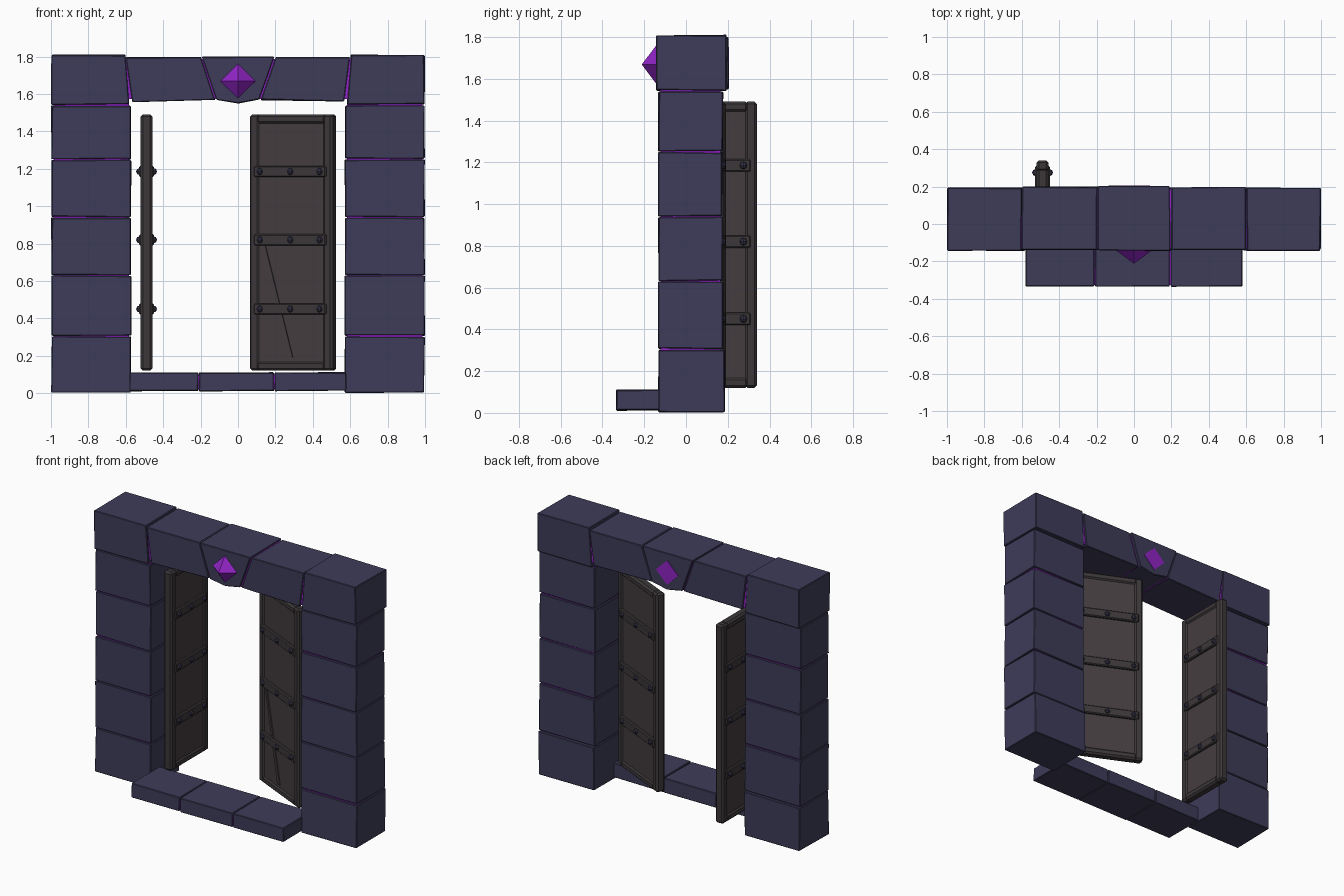
import bpy, bmesh, math, random
from mathutils import Vector, Matrix

if "Cube" in bpy.data.objects:
    bpy.data.objects.remove(bpy.data.objects["Cube"])

random.seed(4)

def material(name, rgb):
    m = bpy.data.materials.new(name)
    m.diffuse_color = (*rgb, 1)
    m.use_nodes = True
    m.node_tree.nodes["Principled BSDF"].inputs["Base Color"].default_value = m.diffuse_color
    return m

STONE = material("blue grey stone", (0.048, 0.045, 0.100))
PURPLE = material("glowing purple", (0.28, 0.018, 0.56))
WOOD = material("dark wood", (0.058, 0.046, 0.051))
TRIM = material("darker wood trim", (0.046, 0.039, 0.042))
IRON = material("bolt iron", (0.035, 0.034, 0.066))

def finish(name, bm, mat, bevel=0.0, matrix=None):
    bmesh.ops.recalc_face_normals(bm, faces=bm.faces)
    me = bpy.data.meshes.new(name)
    bm.to_mesh(me)
    bm.free()
    me.materials.append(mat)
    ob = bpy.data.objects.new(name, me)
    bpy.context.collection.objects.link(ob)
    if matrix is not None:
        ob.matrix_world = matrix
    if bevel:
        b = ob.modifiers.new("bevel", 'BEVEL')
        b.width = bevel
        b.segments = 1
    return ob

def prism(name, outline, y0, y1, mat, bevel=0.0, jitter=0.0, matrix=None):
    """Front outline in (x, z), extruded from y0 to y1, corners slightly uneven."""
    bm = bmesh.new()
    rings = []
    for y in (y0, y1):
        rings.append([bm.verts.new(Vector((x, y, z)) + Vector(
            [random.uniform(-jitter, jitter) for _ in range(3)])) for x, z in outline])
    n = len(outline)
    bm.faces.new(rings[0])
    bm.faces.new(rings[1][::-1])
    for i in range(n):
        j = (i + 1) % n
        bm.faces.new((rings[0][i], rings[1][i], rings[1][j], rings[0][j]))
    return finish(name, bm, mat, bevel, matrix)

def rect(x0, x1, z0, z1):
    return [(x0, z0), (x1, z0), (x1, z1), (x0, z1)]

# Pillars of stacked stones, with a purple core glowing through the joints
LEVELS = [0.0, 0.305, 0.63, 0.94, 1.25, 1.54]
BACK = [0.185, 0.178, 0.174, 0.174, 0.176]
for s, side in ((-1, "left"), (1, "right")):
    for i in range(5):
        z0 = LEVELS[i] + (0.003 if i else 0.004)
        prism(f"{side}_pillar_stone", rect(s * 0.572, s * 0.997, z0, LEVELS[i + 1] - 0.003),
              -0.132, BACK[i], STONE, 0.004, 0.003)
    prism(f"{side}_corner_stone",
          [(s * 0.997, 1.544), (s * 0.582, 1.544), (s * 0.604, 1.808), (s * 0.997, 1.808)],
          -0.142, 0.192, STONE, 0.004, 0.003)
    prism(f"{side}_pillar_core", rect(s * 0.584, s * 0.986, 0.02, 1.79), -0.122, 0.165, PURPLE)
    # Lintel stones
    prism(f"{side}_lintel_stone",
          [(s * 0.568, 1.558), (s * 0.122, 1.568), (s * 0.2, 1.797), (s * 0.597, 1.797)],
          -0.14, 0.197, STONE, 0.004, 0.003)

# Keystone and lintel core
prism("keystone", [(-0.115, 1.570), (0, 1.549), (0.115, 1.570), (0.193, 1.798), (-0.193, 1.798)],
      -0.142, 0.203, STONE, 0.004, 0.002)
prism("lintel_core", rect(-0.62, 0.62, 1.572, 1.788), -0.13, 0.187, PURPLE)

# Gem: pyramid in front, flat diamond behind
bm = bmesh.new()
tip = bm.verts.new((0, -0.212, 1.668))
diamond = [(0, 1.57), (0.1, 1.668), (0, 1.766), (-0.1, 1.668)]
ring = [bm.verts.new((x, -0.138, z)) for x, z in diamond]
for i in range(4):
    bm.faces.new((tip, ring[i], ring[(i + 1) % 4]))
bm.faces.new(ring)
finish("keystone_gem", bm, PURPLE)
prism("gem_back", [(x * 0.85, 1.668 + (z - 1.668) * 0.85) for x, z in diamond], 0.19, 0.207, PURPLE)

# Doorstep
for x0, x1 in ((-0.58, -0.213), (-0.208, 0.192), (0.197, 0.58)):
    prism("doorstep_stone", rect(x0, x1, 0.012, 0.11), -0.334, -0.03, STONE, 0.004, 0.002)
prism("doorstep_core", rect(-0.565, 0.565, 0.02, 0.1), -0.325, -0.04, PURPLE)

def door(side, width, hinge, angle, brace):
    """Door in local space: hinge at x=0, thickness from y=-t to y=0."""
    t, z0, z1, f = 0.062, 0.12, 1.49, 0.058
    m = Matrix.Translation((*hinge, 0)) @ Matrix.Rotation(math.radians(angle), 4, 'Z')

    def part(name, outline, y0, y1, mat, bevel=0.0):
        prism(f"{side}_door_{name}", outline, y0, y1, mat, bevel, 0, m)

    part("panel", rect(f - 0.01, width - f + 0.01, z0 + 0.03, z1 - 0.03), -t + 0.009, -0.009, WOOD)
    # frame bars
    part("stile", rect(0, f, z0, z1), -t, 0, TRIM, 0.012)
    part("stile", rect(width - f, width, z0, z1), -t, 0, TRIM, 0.012)
    part("rail", rect(f - 0.015, width - f + 0.015, z0, z0 + 0.05), -t, 0, TRIM, 0.012)
    part("rail", rect(f - 0.015, width - f + 0.015, z1 - 0.05, z1), -t, 0, TRIM, 0.012)
    if brace:
        part("brace", [(0.42, 0.80), (0.40, 0.80), (0.235, 0.19), (0.265, 0.19)], -0.02, -0.002, WOOD)
    # straps and bolts on both faces
    for z in (0.45, 0.82, 1.185):
        part("strap", rect(0.035, width - 0.03, z - 0.03, z + 0.03), -t - 0.008, 0.008, TRIM, 0.006)
        for x in (0.072, width / 2, width - 0.065):
            for y in (-t - 0.006, 0.006):
                bm = bmesh.new()
                bmesh.ops.create_uvsphere(bm, u_segments=8, v_segments=4, radius=0.019,
                                          matrix=Matrix.Translation((x, y, z)))
                finish(f"{side}_door_bolt", bm, IRON, 0, m)

door("left", 0.41, (-0.52, -0.07), 90, False)
door("right", 0.49, (0.504, -0.067), 155, True)
